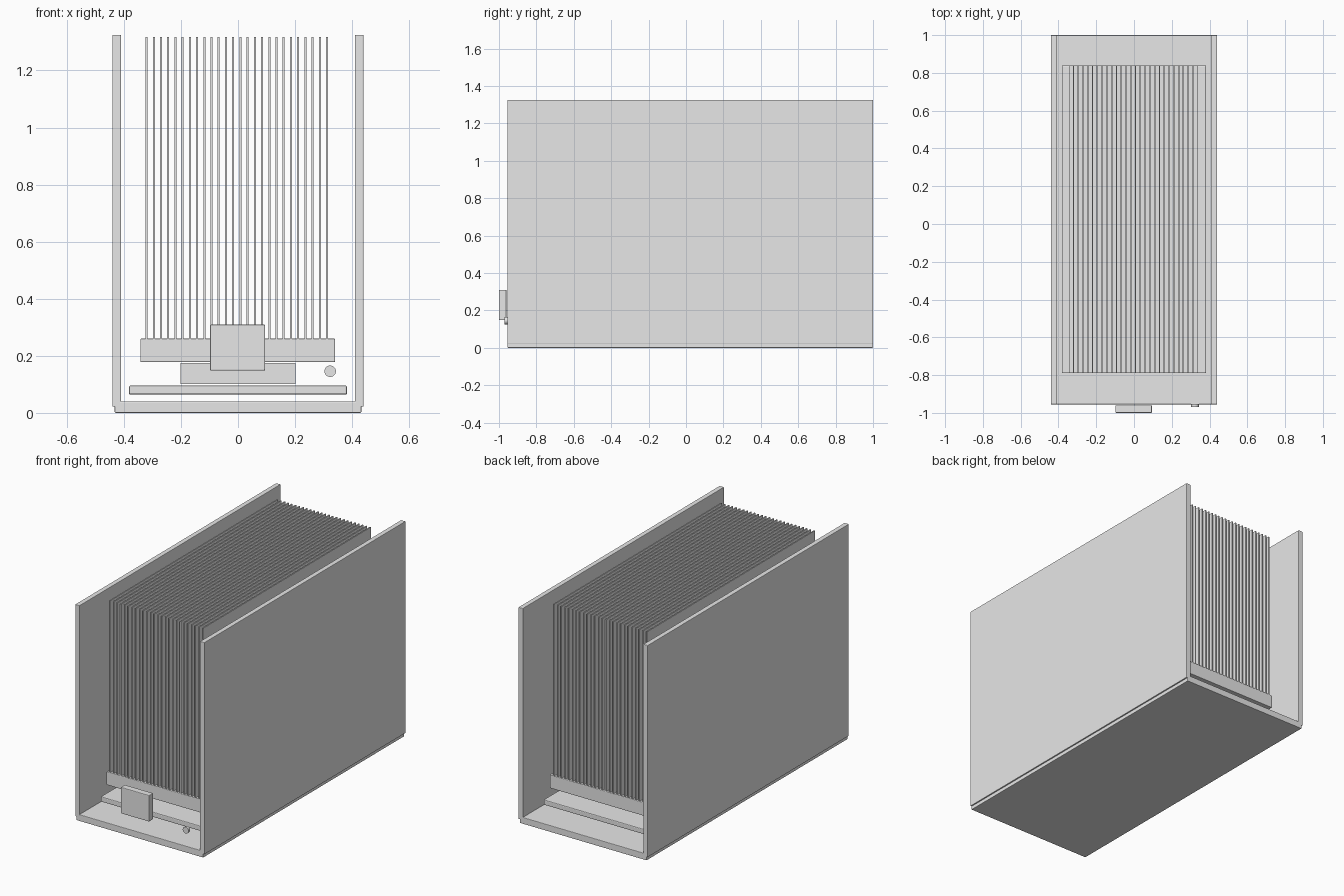
import bpy, bmesh, math

if "Cube" in bpy.data.objects:
    bpy.data.objects.remove(bpy.data.objects["Cube"])

mat = bpy.data.materials.new("plain grey")
mat.diffuse_color = (0.8, 0.8, 0.8, 1)
mat.use_nodes = True
mat.node_tree.nodes["Principled BSDF"].inputs["Base Color"].default_value = mat.diffuse_color

def finish(name, bm, bevel=0.0):
    me = bpy.data.meshes.new(name)
    bmesh.ops.recalc_face_normals(bm, faces=bm.faces)
    bm.to_mesh(me)
    bm.free()
    me.materials.append(mat)
    ob = bpy.data.objects.new(name, me)
    bpy.context.collection.objects.link(ob)
    if bevel:
        m = ob.modifiers.new("soft edges", 'BEVEL')
        m.width, m.segments = bevel, 2
    return ob

def add_box(bm, x0, x1, y0, y1, z0, z1):
    vs = bmesh.ops.create_cube(bm, size=1)["verts"]
    for v in vs:
        v.co = (x1 if v.co.x > 0 else x0,
                y1 if v.co.y > 0 else y0,
                z1 if v.co.z > 0 else z0)

def box(name, *dims, bevel=0.0):
    bm = bmesh.new()
    add_box(bm, *dims)
    return finish(name, bm, bevel)

# Open case: floor and two tall side panels
box("case_floor", -0.432, 0.432, -0.955, 1.0, 0.0, 0.04, bevel=0.003)
for side, x0, x1 in (("left", -0.44, -0.41), ("right", 0.41, 0.44)):
    box(side + "_side_panel", x0, x1, -0.955, 1.0, 0.022, 1.325, bevel=0.003)

# Circuit board and chip under the heat sink
Y0, Y1 = -0.79, 0.84
box("board", -0.382, 0.382, Y0, Y1, 0.064, 0.096, bevel=0.005)
box("chip", -0.202, 0.202, -0.35, 0.4, 0.102, 0.174)

# Heat sink: base block and a row of thin fins
box("heat_sink_base", -0.342, 0.34, Y0, Y1, 0.178, 0.26, bevel=0.003)
bm = bmesh.new()
for i in range(26):
    x = -0.3205 + i * 0.0253
    add_box(bm, x - 0.0035, x + 0.0035, Y0, Y1, 0.258, 1.317)
finish("heat_sink_fins", bm)

# Front display block
box("front_display", -0.098, 0.095, -1.0, -0.96, 0.148, 0.31, bevel=0.004)

# Round front button
bpy.ops.mesh.primitive_cylinder_add(vertices=32, radius=0.02, depth=0.016,
    location=(0.323, -0.962, 0.146), rotation=(math.pi / 2, 0, 0))
button = bpy.context.object
button.name = "front_button"
button.data.materials.append(mat)
bpy.ops.object.shade_smooth_by_angle()
